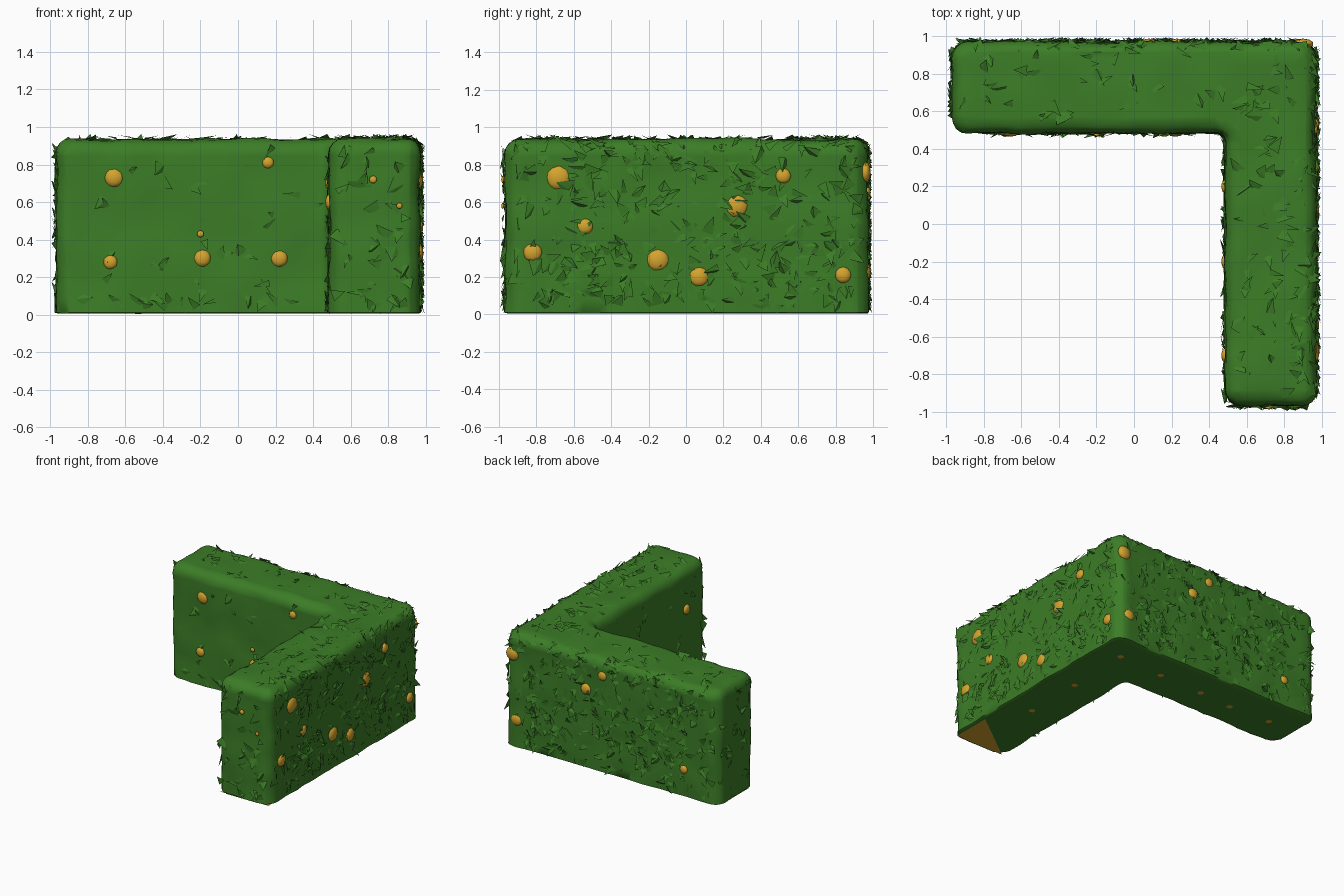
import bpy, bmesh, math, random
from mathutils import Vector, noise

if "Cube" in bpy.data.objects:
    bpy.data.objects.remove(bpy.data.objects["Cube"])

random.seed(7)
OUT, INN, TOP = 0.968, 0.485, 0.935


def material(name, col):
    m = bpy.data.materials.new(name)
    m.diffuse_color = (*col, 1)
    m.use_nodes = True
    m.node_tree.nodes["Principled BSDF"].inputs["Base Color"].default_value = m.diffuse_color
    return m


green = material("leaf green", (0.045, 0.205, 0.020))
orange = material("golden orange", (0.66, 0.37, 0.027))


def make_object(name, bm, mat, smooth=None):
    me = bpy.data.meshes.new(name)
    bm.to_mesh(me)
    bm.free()
    me.materials.append(mat)
    ob = bpy.data.objects.new(name, me)
    bpy.context.collection.objects.link(ob)
    if smooth:
        bpy.context.view_layer.objects.active = ob
        ob.select_set(True)
        bpy.ops.object.shade_smooth_by_angle(angle=math.radians(smooth))
        ob.select_set(False)
    return ob


# Hedge body: L profile, rounded corners and top, gently lumpy
bm = bmesh.new()
outline = [(-OUT, INN), (INN, INN), (INN, -OUT), (OUT, -OUT), (OUT, OUT), (-OUT, OUT)]
face = bm.faces.new([bm.verts.new((x, y, 0.005)) for x, y in outline])
ext = bmesh.ops.extrude_face_region(bm, geom=[face])
for v in ext["geom"]:
    if isinstance(v, bmesh.types.BMVert):
        v.co.z = TOP
bmesh.ops.recalc_face_normals(bm, faces=bm.faces)
upright = [e for e in bm.edges if abs(e.verts[0].co.z - e.verts[1].co.z) > 0.5]
inner = [e for e in upright if abs(e.verts[0].co.x - INN) + abs(e.verts[0].co.y - INN) < 0.01]
bmesh.ops.bevel(bm, geom=[e for e in upright if e not in inner], offset=0.085,
                segments=4, profile=0.5, affect='EDGES')
inner = [e for e in bm.edges if abs(e.verts[0].co.z - e.verts[1].co.z) > 0.5
         and all(abs(v.co.x - INN) + abs(v.co.y - INN) < 0.01 for v in e.verts)]
bmesh.ops.bevel(bm, geom=inner, offset=0.05, segments=3, profile=0.5, affect='EDGES')
rim = [e for e in bm.edges if all(v.co.z > TOP - 0.001 for v in e.verts)]
bmesh.ops.bevel(bm, geom=rim, offset=0.08, segments=4, profile=0.5, affect='EDGES')
for axis in range(3):
    for i in range(-14, 15):
        co, no = Vector(), Vector()
        co[axis] = i * 0.0697 + 0.011
        no[axis] = 1
        bmesh.ops.bisect_plane(bm, geom=bm.verts[:] + bm.edges[:] + bm.faces[:],
                               plane_co=co, plane_no=no)
bm.normal_update()
for v in bm.verts:
    if v.co.z < 0.01:
        n = Vector((v.normal.x, v.normal.y, 0))
        v.co -= n * 0.018
    else:
        p = v.co.copy()
        v.co += v.normal * (noise.noise(p * 5) * 0.014 + noise.noise(p * 13) * 0.007)
bmesh.ops.triangulate(bm, faces=[f for f in bm.faces if len(f.verts) > 4])
make_object("hedge_body", bm, green, 50)

# Each wall: origin, across, up, outward direction, number of leaves
X, Y, Z = Vector((1, 0, 0)), Vector((0, 1, 0)), Vector((0, 0, 1))
L, H = OUT * 2 - 0.1, TOP - 0.08
walls = [
    (Vector((-OUT + .05, OUT, .03)), X * L, Z * H, Y, 330),
    (Vector((OUT, -OUT + .05, .03)), Y * L, Z * H, X, 330),
    (Vector((INN + .04, -OUT, .03)), X * .40, Z * H, -Y, 45),
    (Vector((-OUT, INN + .04, .03)), Y * .40, Z * H, -X, 30),
    (Vector((-OUT + .05, INN, .03)), X * 1.35, Z * H, -Y, 30),
    (Vector((INN, -OUT + .05, .03)), Y * 1.35, Z * H, -X, 30),
    (Vector((-OUT + .06, INN + .05, TOP)), X * 1.4, Y * .4, Z, 35),
    (Vector((INN + .05, -OUT + .06, TOP)), X * .4, Y * 1.8, Z, 85),
    # ragged tufts along the rims and the feet
    (Vector((-OUT + .08, OUT - .02, TOP - .05)), X * 1.8, Z * .03, (Y + Z).normalized(), 45),
    (Vector((OUT - .02, -OUT + .08, TOP - .05)), Y * 1.8, Z * .03, (X + Z).normalized(), 45),
    (Vector((-OUT + .08, INN, .03)), X * 1.3, Z * .06, -Y, 20),
    (Vector((INN, -OUT + .08, .03)), Y * 1.3, Z * .06, -X, 20),
]

# Leaf shards: flat triangles and folded pairs, tips slightly lifted
bm = bmesh.new()
for o, u, w, n, count in walls:
    a, b = u.normalized(), n.cross(u.normalized())
    for _ in range(count):
        p = o + u * random.random() + w * random.random()
        t = random.uniform(0, math.tau)
        d = a * math.cos(t) + b * math.sin(t)
        s = n.cross(d)
        length, half = random.uniform(.05, .10), random.uniform(.015, .035)
        tip = p + d * length * .6 + n * random.uniform(.005, .028)
        base = p - d * length * .4
        pts = [base + s * half + n * random.uniform(-.012, .008), tip,
               base - s * half + n * random.uniform(-.012, .012)]
        for q in pts:
            q.z = max(q.z, 0.004)
        vs = [bm.verts.new(q) for q in pts]
        f = bm.faces.new(vs)
        f.normal_update()
        if f.normal.dot(n) < 0:
            f.normal_flip()
        if random.random() < .35:
            e = bm.verts.new(p + s * half * 1.6 - n * .012)
            e.co.z = max(e.co.z, 0.004)
            g = bm.faces.new([vs[1], vs[0], e])
            g.normal_update()
            if g.normal.dot(n) < 0:
                g.normal_flip()
make_object("leaf_shards", bm, green)

# Fruit: half buried balls, (across, height, radius) on each wall
fruit = {
    "front": [(-.66, .73, .045), (-.68, .28, .033), (-.19, .30, .04), (.22, .30, .04),
              (.16, .81, .027), (-.20, .43, .016)],
    "right": [(-.68, .73, .062), (-.54, .47, .038), (-.82, .33, .045), (-.15, .29, .055),
              (.07, .20, .047), (.27, .58, .058), (.52, .74, .036), (.84, .21, .038)],
    "back": [(.90, .76, .05), (.86, .23, .045), (.23, .65, .04), (.08, .80, .035), (-.66, .23, .03)],
    "inside": [(-.70, .60, .035), (-.2, .35, .035), (.2, .7, .03)],
    "end": [(.72, .72, .018), (.86, .58, .014)],
}
place = {
    "front": lambda a, z: (Vector((a, INN, z)), -Y),
    "right": lambda a, z: (Vector((OUT, a, z)), X),
    "back": lambda a, z: (Vector((a, OUT, z)), Y),
    "inside": lambda a, z: (Vector((INN, a, z)), -X),
    "end": lambda a, z: (Vector((a, -OUT, z)), -Y),
}
bm = bmesh.new()
for side, spots in fruit.items():
    for a, z, r in spots:
        p, n = place[side](a, z)
        ball = bmesh.ops.create_icosphere(bm, subdivisions=2, radius=r * 1.15)
        for v in ball["verts"]:
            v.co -= n * v.co.dot(n) * .5
            v.co += p - n * (r * .58 - .02)
make_object("fruit", bm, orange, 40)

# Underside: small flat fruit discs and the end patch
bm = bmesh.new()
for x, y in [(.75, -.3), (.75, .2), (.76, .75), (.35, .73), (-.05, .72), (-.35, .7), (-.72, .72)]:
    c = bmesh.ops.create_circle(bm, cap_ends=True, segments=8, radius=.025)
    for v in c["verts"]:
        v.co += Vector((x, y, .001))
bm.faces.new([bm.verts.new(q) for q in [(.94, -.95, 0), (.50, -.95, 0), (.94, -.62, 0)]])
for f in bm.faces:
    f.normal_update()
    if f.normal.z > 0:
        f.normal_flip()
make_object("underside_patches", bm, orange)
